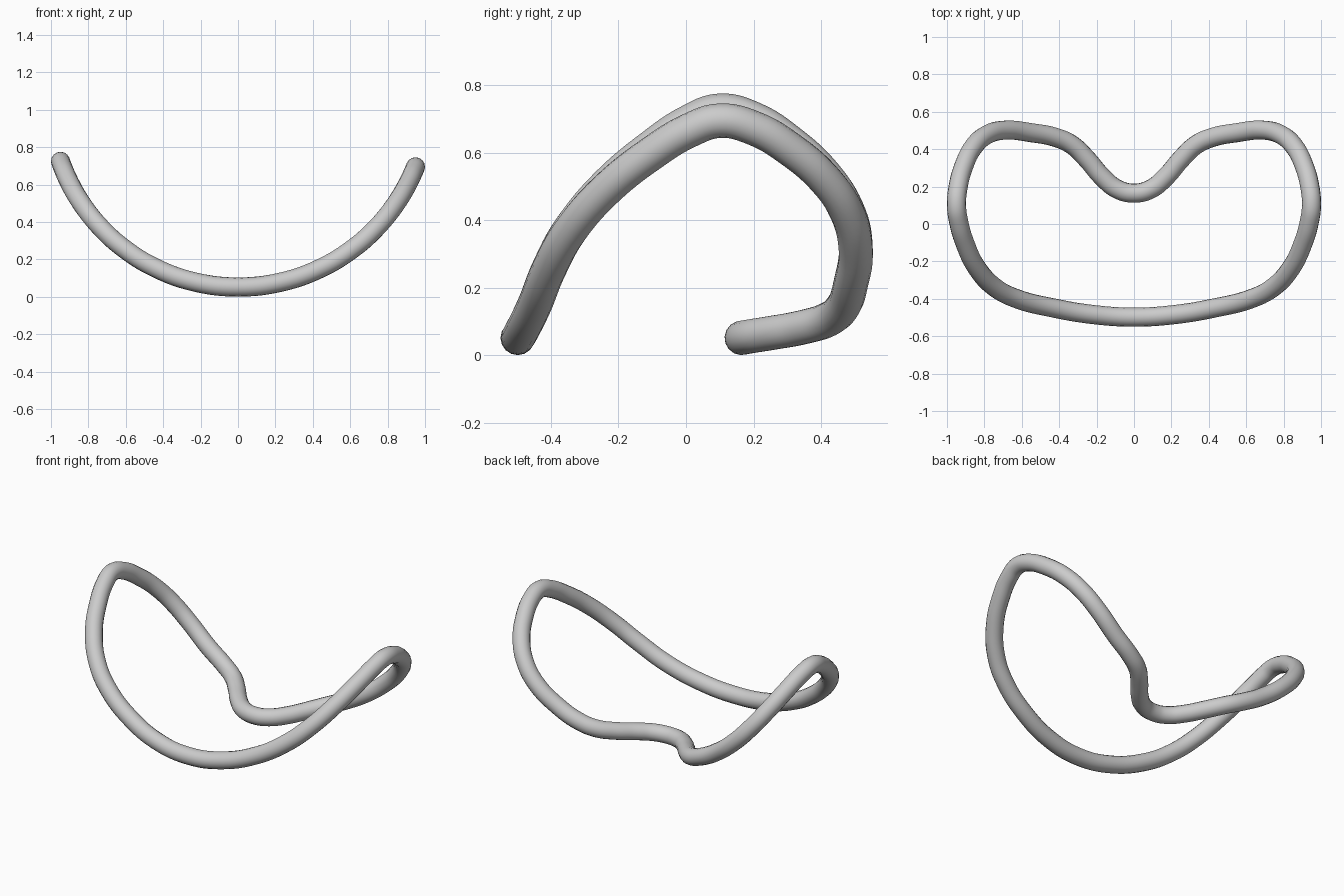
import bpy
from math import sqrt

if "Cube" in bpy.data.objects:
    bpy.data.objects.remove(bpy.data.objects["Cube"])

TUBE = 0.051

# Plan outline of one half: front middle -> side -> back middle (x, y)
HALF = [(0.0, -0.498), (0.22, -0.484), (0.44, -0.447), (0.62, -0.402),
        (0.74, -0.342), (0.84, -0.235), (0.905, -0.1), (0.937, 0.01),
        (0.949, 0.1), (0.94, 0.2), (0.91, 0.31), (0.86, 0.41),
        (0.79, 0.475), (0.69, 0.502), (0.55, 0.488), (0.42, 0.463),
        (0.33, 0.422), (0.25, 0.345), (0.17, 0.252), (0.09, 0.187), (0.0, 0.165)]


def bent(x, y):
    """Lay a plan point on the upward-curving arc; left end sits a little higher."""
    r = 1.006 if x < 0 else 1.022
    return (x, y, TUBE + 0.001 + r - sqrt(r * r - x * x))


points = [bent(x, y) for x, y in HALF]
points += [bent(-x, y) for x, y in reversed(HALF[1:-1])]

# Closed round tube following the path
curve = bpy.data.curves.new("bent_loop", 'CURVE')
curve.dimensions = '3D'
curve.bevel_depth = TUBE
curve.bevel_resolution = 6
curve.resolution_u = 6
spline = curve.splines.new('BEZIER')
spline.bezier_points.add(len(points) - 1)
for bp, co in zip(spline.bezier_points, points):
    bp.co = co
    bp.handle_left_type = bp.handle_right_type = 'AUTO'
spline.use_cyclic_u = True
loop = bpy.data.objects.new("bent_loop", curve)
bpy.context.collection.objects.link(loop)

# Turn into a smooth mesh
bpy.context.view_layer.objects.active = loop
loop.select_set(True)
bpy.ops.object.convert(target='MESH')
bpy.ops.object.shade_smooth()
